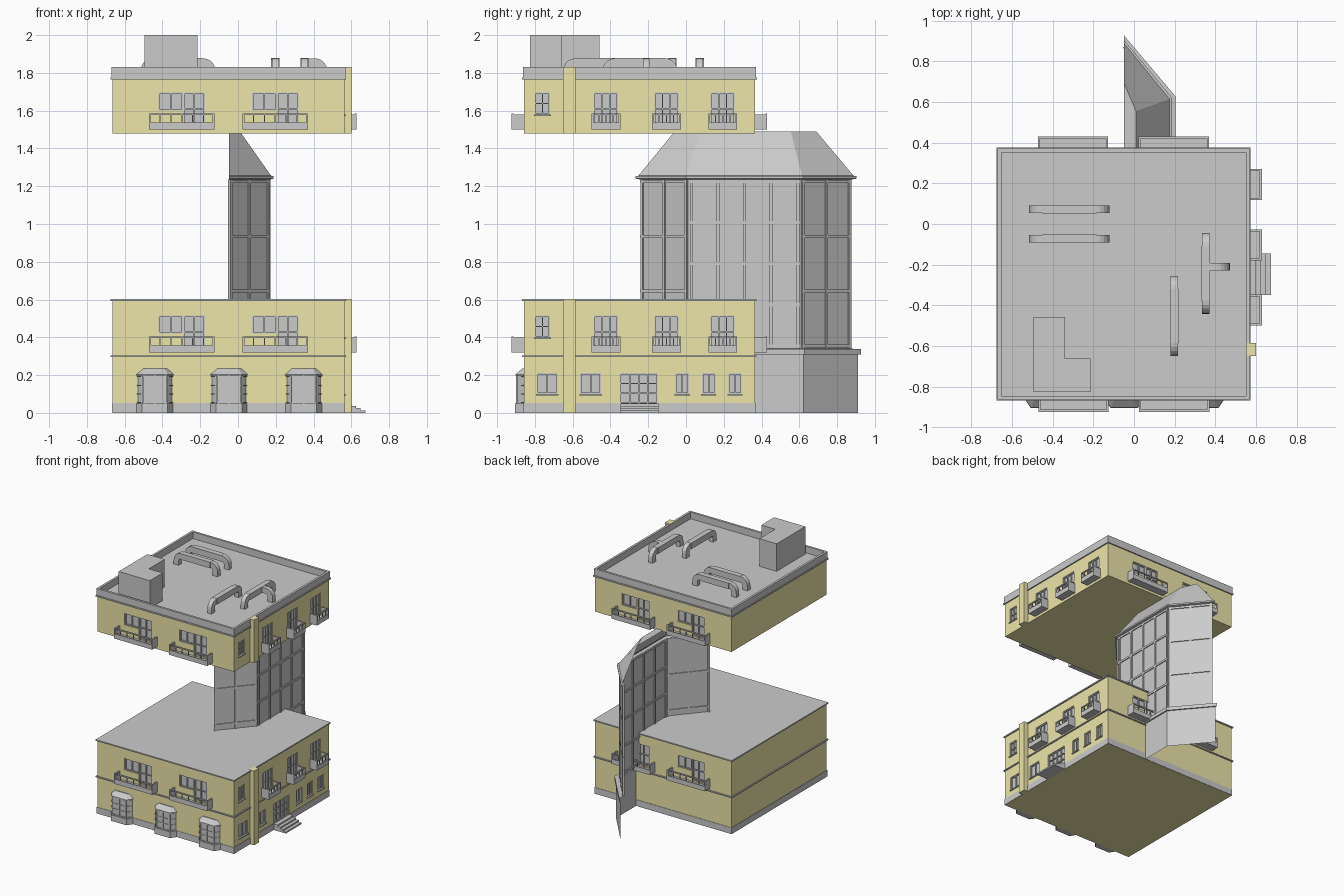
import bpy, bmesh, math
from mathutils import Matrix, Vector

if "Cube" in bpy.data.objects:
    bpy.data.objects.remove(bpy.data.objects["Cube"])

X0, X1, Y0, Y1 = -0.665, 0.563, -0.858, 0.365   # wall faces
UP = 1.18                                       # height offset of the raised storey
parts = {}

yellow = bpy.data.materials.new("yellow_plaster")
yellow.diffuse_color = (0.85, 0.79, 0.40, 1)
yellow.use_nodes = True
yellow.node_tree.nodes["Principled BSDF"].inputs["Base Color"].default_value = yellow.diffuse_color


def bm_of(name):
    return parts.setdefault(name, bmesh.new())


def box(name, x0, x1, y0, y1, z0, z1, rot=0.0):
    m = (Matrix.Translation(((x0 + x1) / 2, (y0 + y1) / 2, (z0 + z1) / 2))
         @ Matrix.Rotation(rot, 4, 'Z') @ Matrix.Diagonal((x1 - x0, y1 - y0, z1 - z0, 1)))
    bmesh.ops.create_cube(bm_of(name), size=1, matrix=m)


def ring(name, out, inn, z0, z1):
    """Rectangular band around the walls."""
    a, b, c, d = X0 - out, X1 + out, Y0 - out, Y1 + out
    t = out - inn
    box(name, a, b, c, c + t, z0, z1)
    box(name, a, b, d - t, d, z0, z1)
    box(name, a, a + t, c + t, d - t, z0, z1)
    box(name, b - t, b, c + t, d - t, z0, z1)


def on_wall(name, face, u0, u1, z0, z1, d0, d1):
    """Box on a wall: u along it, d outward from it."""
    if face == 'F':
        box(name, u0, u1, Y0 - d1, Y0 - d0, z0, z1)
    elif face == 'B':   # back is the front turned half round
        box(name, X0 + X1 - u1, X0 + X1 - u0, Y1 + d0, Y1 + d1, z0, z1)
    else:
        box(name, X1 + d0, X1 + d1, u0, u1, z0, z1)


def loft(name, rings, closed=False, cap_lo=False, cap_hi=False):
    bm = bm_of(name)
    vs = [[bm.verts.new(p) for p in r] for r in rings]
    n = len(vs[0])
    for a, b in zip(vs, vs[1:]):
        for i in range(n if closed else n - 1):
            j = (i + 1) % n
            bm.faces.new((a[i], a[j], b[j], b[i]))
    if cap_lo:
        bm.faces.new(vs[0][::-1])
    if cap_hi:
        bm.faces.new(vs[-1])


def opening(tag, face, u0, u1, z0, z1, cols=2, rows=1, sill=False):
    """Recessed window or door with frame and glazing bars."""
    on_wall("cut_" + tag, face, u0, u1, z0, z1, -0.02, 0.02)
    n, w = "windows_" + tag, 0.007
    on_wall(n, face, u0, u1, z0, z1, -0.022, -0.014)
    for i in range(cols + 1):
        u = u0 + (u1 - u0 - w) * i / cols
        on_wall(n, face, u, u + w, z0, z1, -0.015, -0.004)
    for i in range(rows + 1):
        z = z0 + (z1 - z0 - w) * i / rows
        on_wall(n, face, u0, u1, z, z + w, -0.015, -0.005)
    if sill:
        on_wall(n, face, u0 - 0.005, u1 + 0.005, z0 - 0.008, z0, -0.01, 0.008)


def balcony(tag, face, u0, u1, z, posts):
    n, t, dep = "balconies_" + tag, 0.01, 0.065
    on_wall(n, face, u0, u1, z, z + 0.015, 0, dep)                    # floor
    on_wall(n, face, u0, u1, z + 0.015, z + 0.038, dep - t, dep)      # front upstand
    for a in (u0, u1 - t):
        on_wall(n, face, a, a + t, z + 0.015, z + 0.08, 0, dep)       # side walls
    on_wall(n, face, u0, u1, z + 0.076, z + 0.085, dep - t, dep)      # handrail
    for i in range(1, posts):
        u = u0 + (u1 - u0) * i / posts
        on_wall(n, face, u - 0.003, u + 0.003, z + 0.038, z + 0.076, dep - 0.008, dep - 0.002)


# Storey blocks and the shared pattern of balconies and windows
box("lower_walls", X0, X1, Y0, Y1, 0, 0.595)
box("upper_walls", X0, X1, Y0, Y1, 0.30 + UP, 1.768)
for tag, dz in (("lower", 0), ("upper", UP)):
    for face in "FB":
        for u in (-0.47, 0.025):
            balcony(tag, face, u, u + 0.345, 0.32 + dz, 6)
            opening(tag, face, u + 0.05, u + 0.178, 0.42 + dz, 0.515 + dz, 2, 1)
            opening(tag, face, u + 0.182, u + 0.295, 0.345 + dz, 0.515 + dz, 2, 2)
    for u in (-0.5, -0.18, 0.118):
        balcony(tag, 'R', u, u + 0.153, 0.32 + dz, 4)
        opening(tag, 'R', u + 0.012, u + 0.14, 0.345 + dz, 0.515 + dz, 3, 2)
    opening(tag, 'R', -0.8, -0.72, 0.40 + dz, 0.515 + dz, 2, 2, True)

# Ground floor windows and entrance on the right side
for a, b in ((-0.79, -0.68), (-0.56, -0.45), (-0.055, 0.015), (0.085, 0.155), (0.225, 0.295)):
    opening("lower", 'R', a, b, 0.10, 0.21, 2, 1, True)
opening("lower", 'R', -0.35, -0.15, 0.05, 0.21, 4, 3)
for i in range(4):
    box("entrance_steps", X1, 0.674 - 0.025 * i, -0.348, -0.146, 0.0125 * i, 0.0125 * (i + 1))

# Bands, roof slab, parapet
ring("plinth", 0.003, -0.004, 0.001, 0.052)
ring("floor_band", 0.009, -0.004, 0.296, 0.305)
box("lower_top_slab", X0 - 0.009, X1 + 0.009, Y0 - 0.009, Y1 + 0.009, 0.592, 0.602)
box("roof_slab", X0 - 0.01, X1 + 0.01, Y0 - 0.01, Y1 + 0.01, 1.765, 1.776)
ring("parapet", 0.005, -0.013, 1.776, 1.83)

# Corner pilaster on the right wall
box("pilaster_lower", X1 - 0.01, 0.6, -0.65, -0.586, 0, 0.603)
box("pilaster_upper", X1 - 0.01, 0.6, -0.65, -0.586, 0.30 + UP, 1.831)

# Front bay windows
for cx in (-0.44, -0.048, 0.348):
    def bay(hw, front, dep, z):
        return [(cx - hw, Y0 + 0.005, z), (cx - front, Y0 - dep, z), (cx + front, Y0 - dep, z), (cx + hw, Y0 + 0.005, z)]
    loft("bay_windows", [bay(0.102, 0.068, 0.046, 0), bay(0.102, 0.068, 0.046, 0.05), bay(0.094, 0.06, 0.036, 0.05),
                         bay(0.094, 0.06, 0.036, 0.198), bay(0.102, 0.066, 0.045, 0.198),
                         bay(0.102, 0.066, 0.045, 0.204), bay(0.07, 0.05, 0.008, 0.235)], True, True, True)
    for i in range(3):      # glazing bars on front and angled faces
        u = cx - 0.06 + 0.06 * i
        box("bay_glazing_bars", u - 0.004, u + 0.004, Y0 - 0.041, Y0 - 0.034, 0.05, 0.198)
    for z in (0.055, 0.1, 0.145, 0.192):
        box("bay_glazing_bars", cx - 0.06, cx + 0.06, Y0 - 0.04, Y0 - 0.034, z - 0.003, z + 0.003)
        for s in (-1, 1):
            a = math.atan2(-s * -0.036, 0.034)
            mx, my, h = cx + s * 0.077, Y0 - 0.018, 0.022
            box("bay_glazing_bars", mx - h, mx + h, my - 0.004, my + 0.004, z - 0.003, z + 0.003, a)


# Open half shell of the glazed tower
def plan(d, z):
    return [(-0.048, -0.238 - 1.35 * d, z), (0.165 + d, 0.01 - 0.45 * d, z),
            (0.165 + d, 0.61 + 0.45 * d, z), (-0.048, 0.873 + 1.35 * d, z)]


rings = [plan(d, z) for d, z in ((0.028, 0), (0.028, 0.31), (0.039, 0.31), (0.039, 0.338), (0, 0.34),
                                 (0, 1.235), (0.022, 1.24), (0.022, 1.253), (0.01, 1.256))]
rings.append([(-0.048, -0.06, 1.49), (0.01, 0.07, 1.49), (0.01, 0.555, 1.49), (-0.048, 0.69, 1.49)])
loft("glazed_tower", rings, cap_hi=True)

pts = [Vector(p) for p in plan(0, 0)]
for (a, b), cols, rows in zip(zip(pts, pts[1:]), (2, 4, 2), (3, 4, 3)):
    d = b - a
    ang, half = math.atan2(d.y, d.x), d.length / 2
    for i in range(cols + 1):
        p = a + d * (0.03 + 0.94 * i / cols)
        box("tower_mullions", p.x - 0.008, p.x + 0.008, p.y - 0.008, p.y + 0.008, 0.34, 1.235, ang)
    m = (a + b) / 2
    for i in range(rows + 1):
        z = 0.355 + 0.87 * i / rows
        box("tower_mullions", m.x - half, m.x + half, m.y - 0.007, m.y + 0.007, z - 0.008, z + 0.008, ang)

# Rooftop stair housing, L shaped
L = [(-0.495, -0.825), (-0.215, -0.825), (-0.215, -0.66), (-0.34, -0.66), (-0.34, -0.457), (-0.495, -0.457)]
loft("stair_housing", [[(x, y, z) for x, y in L] for z in (1.775, 2.0)], True, True, True)


# Rooftop ducts: square section with rounded elbows
def duct(axis, s0, s1, c, both=True, r=0.065, t=0.045, top=1.877):
    def curve(rad):
        e = r - rad
        arc = [math.pi / 2 * i / 5 for i in range(6)]
        right = [(s1 - r + rad * math.cos(q), top - r + rad * math.sin(q)) for q in arc]
        left = [(s0 + r - rad * math.sin(q), top - r + rad * math.cos(q)) for q in arc]
        if not both:
            return [(s1 - e, 1.775)] + right + [(s0, top - e)]
        return [(s1 - e, 1.775)] + right + left + [(s0 + e, 1.775)]

    def put(s, w, z):
        return (s, c + w, z) if axis == 'x' else (c + w, s, z)
    h = 0.018
    loft("roof_ducts", [[put(*o[:1], -h, o[1]), put(o[0], h, o[1]), put(i[0], h, i[1]), put(i[0], -h, i[1])]
                        for o, i in zip(curve(r), curve(r - t))], True, True, True)
    if both:                # wider straight sleeve
        a, b = put(s0 + r, -0.022, 0), put(s1 - r, 0.022, 0)
        box("roof_ducts", a[0], b[0], a[1], b[1], top - t - 0.003, top + 0.001)


duct('x', -0.515, -0.12, 0.072)
duct('x', -0.515, -0.12, -0.072)
duct('y', -0.65, -0.255, 0.198)
duct('y', -0.442, -0.045, 0.352)
duct('x', 0.355, 0.472, -0.21, False)

# Turn the collected meshes into objects
objs = {}
for name, bm in parts.items():
    if name != "glazed_tower":
        bmesh.ops.recalc_face_normals(bm, faces=bm.faces)
    me = bpy.data.meshes.new(name)
    bm.to_mesh(me)
    bm.free()
    ob = objs[name] = bpy.data.objects.new(name, me)
    bpy.context.collection.objects.link(ob)
    if "walls" in name or "pilaster" in name:
        me.materials.append(yellow)

# Cut the window recesses
for tag in ("lower", "upper"):
    wall, cut = objs[tag + "_walls"], objs["cut_" + tag]
    cut.hide_render = True
    mod = wall.modifiers.new("recesses", 'BOOLEAN')
    mod.operation, mod.solver, mod.object = 'DIFFERENCE', 'EXACT', cut
    bpy.context.view_layer.objects.active = wall
    bpy.ops.object.modifier_apply(modifier=mod.name)
    bpy.data.objects.remove(cut)
